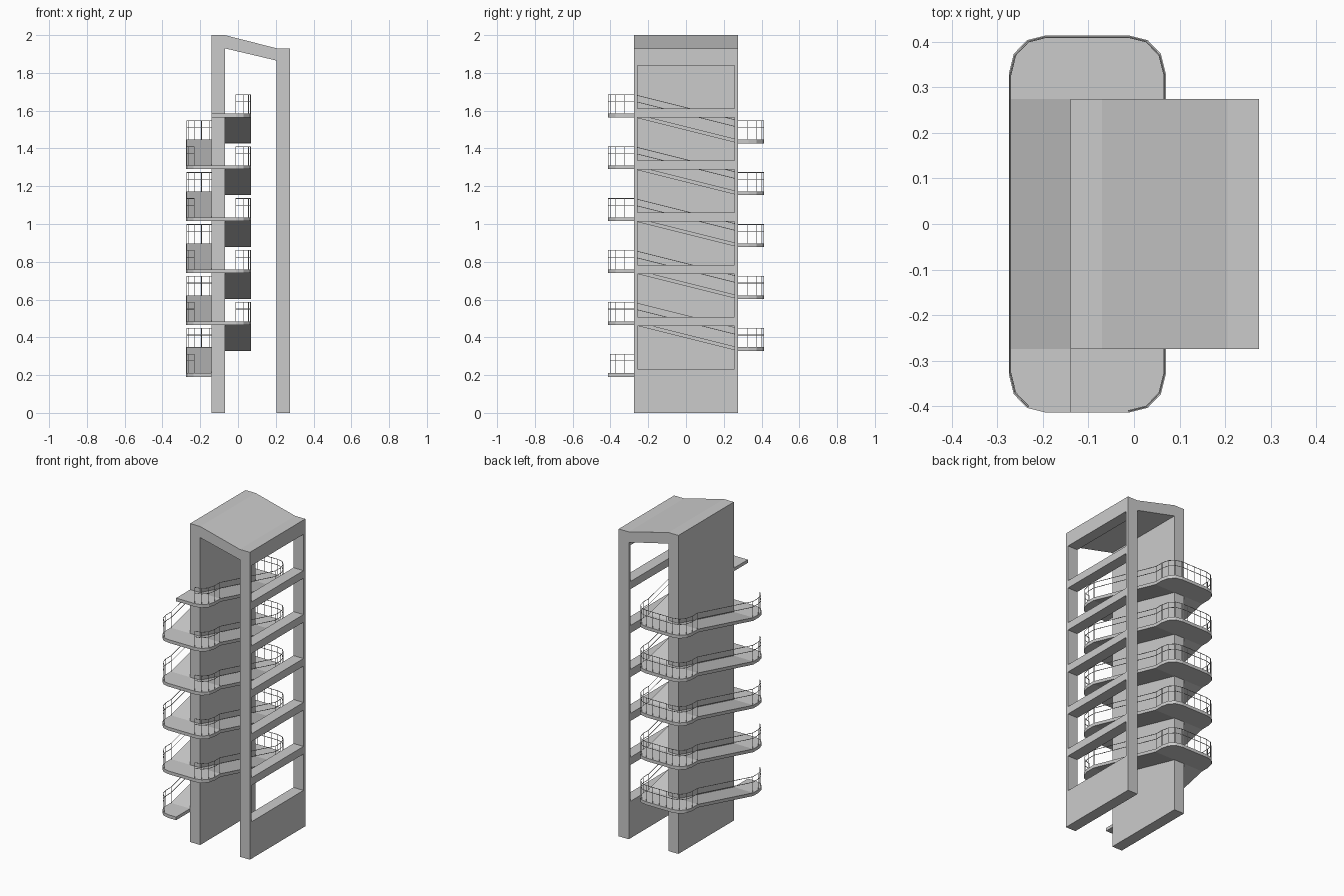
import bpy, bmesh
from mathutils import Vector

if "Cube" in bpy.data.objects:
    bpy.data.objects.remove(bpy.data.objects["Cube"])

STEP, Z0, T = 0.275, 0.21, 0.02
D = 0.275            # half depth of the tower
RAIL_H, R = 0.10, 0.0018


def prism(name, pts, offset):
    """Extrude a closed 3D outline along an offset vector."""
    bm = bmesh.new()
    f = bm.faces.new([bm.verts.new(p) for p in pts])
    ext = bmesh.ops.extrude_face_region(bm, geom=[f])
    vs = [g for g in ext['geom'] if isinstance(g, bmesh.types.BMVert)]
    bmesh.ops.translate(bm, verts=vs, vec=offset)
    bmesh.ops.recalc_face_normals(bm, faces=bm.faces)
    me = bpy.data.meshes.new(name)
    bm.to_mesh(me)
    bm.free()
    ob = bpy.data.objects.new(name, me)
    bpy.context.collection.objects.link(ob)
    return ob


def rods(name, paths):
    """Thin round bars following polylines."""
    cu = bpy.data.curves.new(name, 'CURVE')
    cu.dimensions = '3D'
    cu.bevel_depth = R
    cu.bevel_resolution = 1
    cu.use_fill_caps = True
    for path in paths:
        sp = cu.splines.new('POLY')
        sp.points.add(len(path) - 1)
        for p, c in zip(sp.points, path):
            p.co = (*c, 1)
    ob = bpy.data.objects.new(name, cu)
    bpy.context.collection.objects.link(ob)


# Concrete frame: core wall, sloping roof and window wall in one profile
profile = [(-.14, 0), (-.07, 0), (-.07, 1.93), (.205, 1.865), (.205, 0),
           (.275, 0), (.275, 1.93), (.205, 1.93), (-.07, 2), (-.14, 2)]
frame = prism("tower_frame", [(x, -D, z) for x, z in profile], (0, 2 * D, 0))

# Window openings cut through the outer wall
for i in range(6):
    z = 0.232 + i * 0.276
    cut = prism("window_cutter", [(.15, -.257, z), (.15, .257, z),
                                  (.15, .257, z + .228), (.15, -.257, z + .228)], (.2, 0, 0))
    cut.hide_render = True
    mod = frame.modifiers.new("window", 'BOOLEAN')
    mod.operation, mod.solver, mod.object = 'DIFFERENCE', 'EXACT', cut
    bpy.context.view_layer.objects.active = frame
    bpy.ops.object.modifier_apply(modifier=mod.name)
    bpy.data.objects.remove(cut)

# Landing outline, faceted rounded corners (left to right, outward depth)
left = [(-.275, D), (-.275, .33), (-.264, .374), (-.235, .404), (-.195, .414)]
right = [(-.205 - x, y) for x, y in reversed(left)]


def landing(name, outline, side, z):
    prism(name, [(x, side * y, z) for x, y in outline], (0, 0, -T))


def ramp(name, x0, x1, zf, zb):
    prism(name, [(x0, -D, zf), (x0, D, zb), (x0, D, zb - T), (x0, -D, zf - T)],
          (x1 - x0, 0, 0))


def inset(x, y):
    return (-.1025 + (x + .1025) * .98, y * .992 if abs(y) > D else y)


for i in range(6):
    zf = Z0 + i * STEP
    zb, zn = zf + STEP / 2, zf + STEP
    # Front landings: half width at the bottom and the top
    if i == 0:
        shape = left + [(-.14, .414), (-.14, D)]
    elif i == 5:
        shape = [(-.14, D), (-.14, .414)] + right
    else:
        shape = left + right
    landing(f"front_landing_{i}", shape, -1, zf)
    if i == 5:
        break
    landing(f"back_landing_{i}", left + right, 1, zb)
    ramp(f"left_flight_{i}", -.275, -.14, zf, zb)
    ramp(f"right_flight_{i}", -.07, .07, zn, zb)

    # Continuous railing: front corner, left flight, back landing, right flight
    back = left + [(-.15, .414), (-.1025, .414), (-.055, .414)] + right
    path = [(*inset(x, -y), zf) for x, y in reversed(left[:4])]
    path += [(*inset(x, y), zb) for x, y in back]
    path += [(*inset(x, -y), zn) for x, y in reversed(right)]
    path = [Vector(p) for p in path]
    bars = [[p + Vector((0, 0, h)) for p in path] for h in (RAIL_H, RAIL_H - .035)]
    posts = [[p, p + Vector((0, 0, RAIL_H))] for p in path]
    rods(f"railing_{i}", bars + posts)
